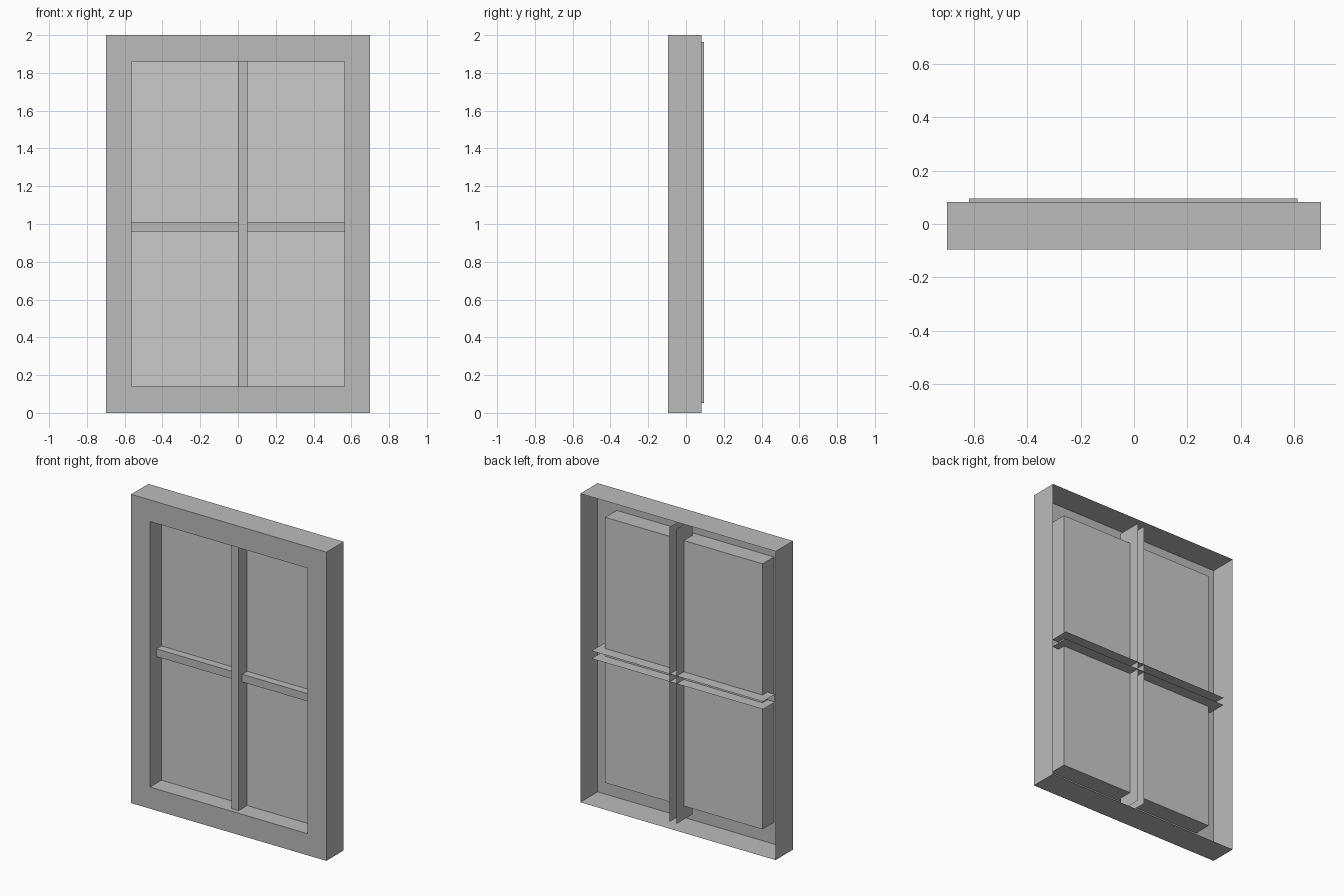
import bpy, bmesh

if "Cube" in bpy.data.objects:
    bpy.data.objects.remove(bpy.data.objects["Cube"])

FRONT, BACK, PANE, BAR_BACK = -0.095, 0.082, 0.022, 0.095


def material(name, g):
    m = bpy.data.materials.new(name)
    m.diffuse_color = (g, g, g, 1)
    m.use_nodes = True
    m.node_tree.nodes["Principled BSDF"].inputs["Base Color"].default_value = m.diffuse_color
    return m


def finish(name, bm, mat):
    me = bpy.data.meshes.new(name)
    bm.to_mesh(me)
    bm.free()
    me.materials.append(mat)
    ob = bpy.data.objects.new(name, me)
    bpy.context.collection.objects.link(ob)
    return ob


def rect(bm, x, z0, z1, y):
    return [bm.verts.new((px, y, pz)) for px, pz in
            ((-x, z0), (x, z0), (x, z1), (-x, z1))]


def bridge(bm, a, b):
    for i in range(4):
        j = (i + 1) % 4
        bm.faces.new((a[i], a[j], b[j], b[i]))


def channel(name, profile, lo, hi, place, mat):
    """Open-ended, open-backed bar swept from lo to hi."""
    bm = bmesh.new()
    a = [bm.verts.new(place(p, lo)) for p in profile]
    b = [bm.verts.new(place(p, hi)) for p in profile]
    for i in range(len(profile) - 1):
        bm.faces.new((a[i], a[i + 1], b[i + 1], b[i]))
    # orient the front strip toward -y
    bm.normal_update()
    bm.faces.ensure_lookup_table()
    if bm.faces[1].normal.y > 0:
        bmesh.ops.reverse_faces(bm, faces=bm.faces[:])
    return finish(name, bm, mat)


grey = material("frame_grey", 0.5)
light = material("pane_grey", 0.7)

# Frame: outer walls, front ring, inner reveal; back left open
bm = bmesh.new()
loops = [rect(bm, 0.70, 0, 2, BACK), rect(bm, 0.70, 0, 2, FRONT),
         rect(bm, 0.564, 0.14, 1.86, FRONT), rect(bm, 0.564, 0.14, 1.86, PANE)]
for a, b in zip(loops, loops[1:]):
    bridge(bm, a, b)
bm.normal_update()
bm.faces.ensure_lookup_table()
if bm.faces[4].normal.y > 0:
    bmesh.ops.reverse_faces(bm, faces=bm.faces[:])
finish("window_frame", bm, grey)

# Glass pane closing the reveal
bm = bmesh.new()
bm.faces.new(rect(bm, 0.564, 0.14, 1.86, PANE))
finish("glass_pane", bm, light)

# Glazing bars: U-shaped channels running past the opening behind the frame
channel("vertical_bar",
        ((0, BAR_BACK), (0, -0.065), (0.05, -0.065), (0.05, BAR_BACK)),
        0.053, 1.963, lambda p, t: (p[0], p[1], t), grey)
channel("horizontal_bar",
        ((0.96, BAR_BACK), (0.96, -0.029), (1.01, -0.029), (1.01, BAR_BACK)),
        -0.618, 0.611, lambda p, t: (t, p[1], p[0]), grey)
